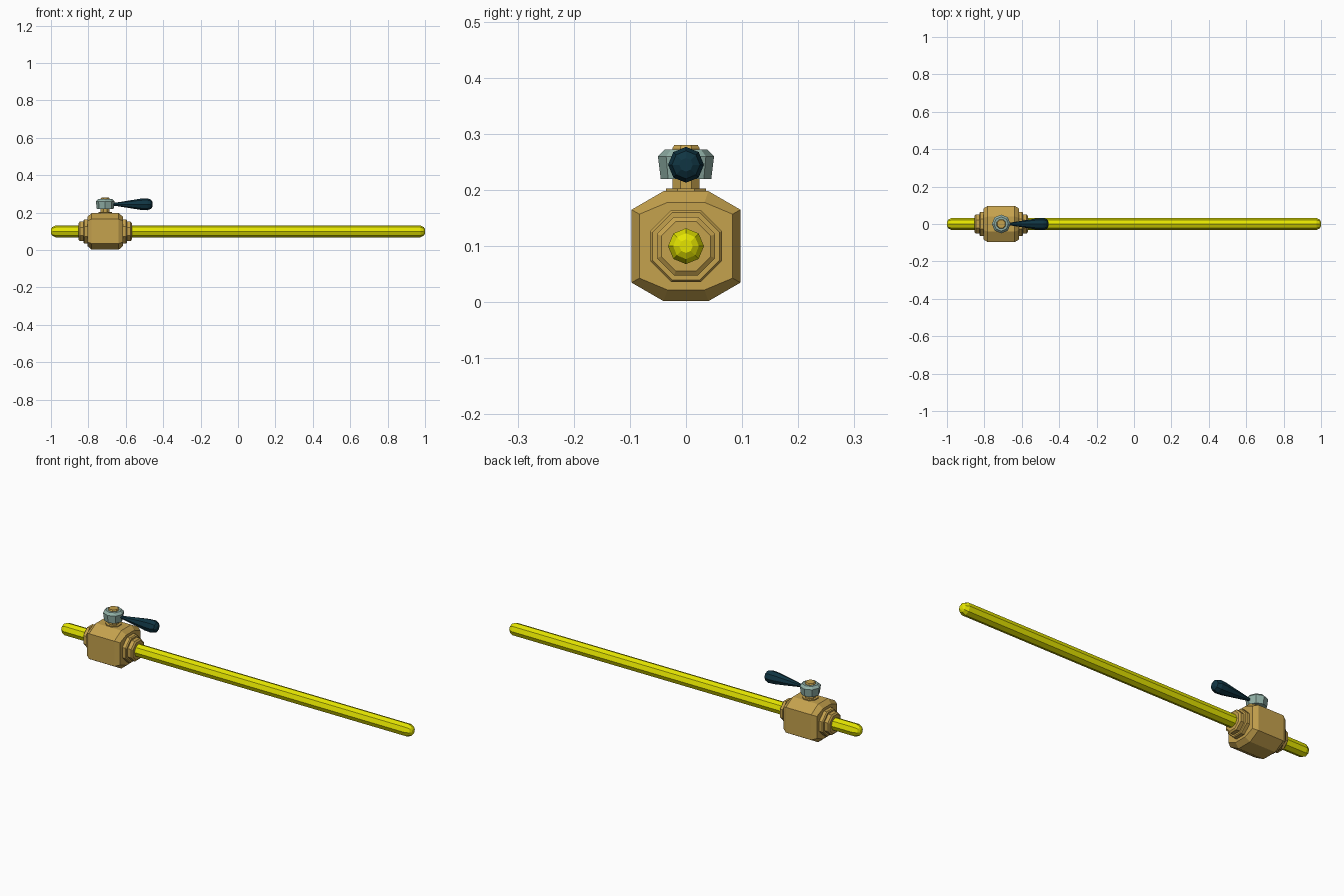
import bpy, bmesh, math
from mathutils import Vector, Matrix

if "Cube" in bpy.data.objects:
    bpy.data.objects.remove(bpy.data.objects["Cube"])

def material(name, rgb):
    m = bpy.data.materials.new(name)
    m.diffuse_color = (*rgb, 1)
    m.use_nodes = True
    m.node_tree.nodes["Principled BSDF"].inputs["Base Color"].default_value = m.diffuse_color
    return m

YELLOW = material("yellow_paint", (0.78, 0.78, 0.0))
BRASS = material("brass", (0.56, 0.36, 0.075))
STEEL = material("steel", (0.28, 0.43, 0.38))
DARK = material("dark_grip", (0.005, 0.035, 0.055))

def loft(name, rings, mat):
    """Join equal-sized rings of points; cap both ends."""
    bm = bmesh.new()
    vs = [[bm.verts.new(p) for p in ring] for ring in rings]
    n = len(vs[0])
    for a, b in zip(vs, vs[1:]):
        for i in range(n):
            bm.faces.new((a[i], a[(i + 1) % n], b[(i + 1) % n], b[i]))
    bm.faces.new(vs[0])
    bm.faces.new(vs[-1])
    bmesh.ops.recalc_face_normals(bm, faces=bm.faces)
    me = bpy.data.meshes.new(name)
    bm.to_mesh(me)
    bm.free()
    me.materials.append(mat)
    ob = bpy.data.objects.new(name, me)
    bpy.context.collection.objects.link(ob)
    return ob

def lathe(name, profile, centre, axis, mat, n=8, turn=0.0):
    """Turn (distance along axis, radius) pairs into an n-sided solid."""
    rings = []
    for d, r in profile:
        ring = []
        for i in range(n):
            a = turn + math.tau * i / n
            u, v = r * math.cos(a), r * math.sin(a)
            p = (d, u, v) if axis == 'X' else (u, v, d)
            ring.append(Vector(p) + Vector(centre))
        rings.append(ring)
    return loft(name, rings, mat)

VX, CZ = -0.71, 0.1
EIGHTH = math.pi / 8
K = 1 / math.cos(EIGHTH)

# long pipe with rounded ends
half = [(1.0, 0.012), (0.993, 0.023), (0.975, 0.032)]
lathe("pipe", [(-x, r) for x, r in half] + half[::-1], (0, 0, CZ), 'X', YELLOW)

# chamfered octagonal valve body
outer = [(0.097, 0.065), (0.04, 0.098), (-0.04, 0.098), (-0.097, 0.065)]
inner = [(0.083, 0.057), (0.033, 0.078), (-0.033, 0.078), (-0.083, 0.057)]
def body_ring(x, pts):
    full = pts + [(-y, -z) for y, z in pts]
    return [(VX + x, y, CZ + z) for y, z in full]
loft("valve_body", [body_ring(-0.095, inner), body_ring(-0.072, outer),
                    body_ring(0.072, outer), body_ring(0.095, inner)], BRASS)

# stepped collars on both sides of the body
collar = [(0.142, 0.033), (0.142, 0.044), (0.136, 0.052), (0.117, 0.052),
          (0.117, 0.06), (0.112, 0.064), (0.09, 0.064)]
collar = [(x, r * K) for x, r in collar]
lathe("stepped_collar", [(-x, r) for x, r in collar] + collar[::-1],
      (VX, 0, CZ), 'X', BRASS, turn=EIGHTH)

# stem with foot and raised tip
lathe("stem", [(0.19, 0.036 * K), (0.203, 0.036 * K), (0.203, 0.024 * K),
               (0.275, 0.024 * K), (0.28, 0.021 * K)],
      (VX, 0, 0), 'Z', BRASS, turn=EIGHTH)

# tapered nut holding the lever
lathe("lever_nut", [(0.22, 0.025), (0.22, 0.045), (0.26, 0.05),
                    (0.272, 0.038), (0.272, 0.025)],
      (VX, 0, 0), 'Z', STEEL)

# teardrop lever grip
lathe("lever_grip", [(-0.672, 0.007), (-0.652, 0.009), (-0.52, 0.03), (-0.485, 0.032),
                     (-0.465, 0.025), (-0.457, 0.012)],
      (0, 0, 0.245), 'X', DARK)
